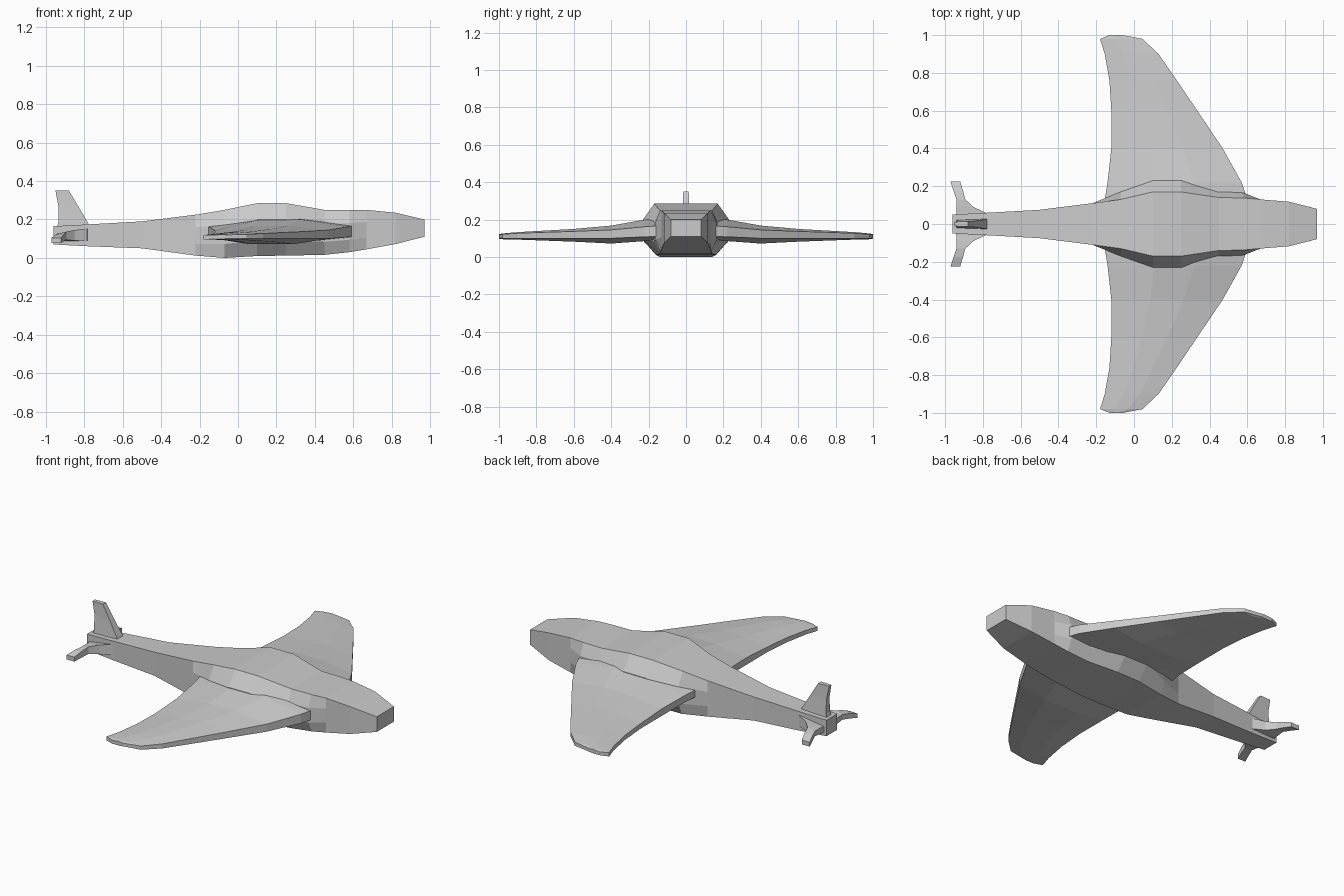
import bpy, bmesh


def loft(name, rings, mirror=False):
    """Skin a list of equal-length closed rings and cap both ends."""
    bm = bmesh.new()
    loops = [[bm.verts.new(p) for p in ring] for ring in rings]
    n = len(loops[0])
    for a, b in zip(loops, loops[1:]):
        for i in range(n):
            j = (i + 1) % n
            bm.faces.new((a[i], a[j], b[j], b[i]))
    bm.faces.new(loops[0])
    bm.faces.new(loops[-1])
    if mirror:
        geom = bmesh.ops.duplicate(bm, geom=bm.verts[:] + bm.edges[:] + bm.faces[:])["geom"]
        for v in geom:
            if isinstance(v, bmesh.types.BMVert):
                v.co.y *= -1
    bmesh.ops.recalc_face_normals(bm, faces=bm.faces[:])
    mesh = bpy.data.meshes.new(name)
    bm.to_mesh(mesh)
    bm.free()
    obj = bpy.data.objects.new(name, mesh)
    bpy.context.collection.objects.link(obj)
    return obj


# Fuselage: x, bottom z, top z, bottom / shoulder / top half-widths
body = [
    (-0.96, 0.07, 0.165, 0.05, 0.05, 0.05),
    (-0.77, 0.06, 0.175, 0.06, 0.06, 0.06),
    (-0.50, 0.05, 0.19, 0.075, 0.075, 0.075),
    (-0.22, 0.012, 0.225, 0.11, 0.11, 0.11),
    (-0.07, 0.0, 0.25, 0.14, 0.17, 0.13),
    (0.10, 0.01, 0.285, 0.16, 0.23, 0.17),
    (0.25, 0.012, 0.285, 0.16, 0.23, 0.17),
    (0.45, 0.016, 0.25, 0.14, 0.172, 0.14),
    (0.58, 0.03, 0.25, 0.135, 0.165, 0.138),
    (0.67, 0.045, 0.25, 0.13, 0.13, 0.13),
    (0.82, 0.072, 0.235, 0.118, 0.118, 0.118),
    (0.97, 0.11, 0.20, 0.08, 0.08, 0.08),
]
rings = []
for x, zb, zt, wb, ws, wt in body:
    hi, lo = zb + (zt - zb) * 0.69, zb + (zt - zb) * 0.29
    half = [(wb, zb), (ws, lo), (ws, hi), (wt, zt)]
    rings.append([(x, y, z) for y, z in half] + [(x, -y, z) for y, z in reversed(half)])
loft("fuselage", rings)

# Wings: y, leading x, trailing x, crest z, leading top/bottom z, trailing top/bottom z, belly z
wing = [
    (0.10, 0.61, -0.16, 0.21, 0.17, 0.11, 0.165, 0.12, 0.085),
    (0.22, 0.57, -0.14, 0.20, 0.162, 0.108, 0.155, 0.115, 0.085),
    (0.40, 0.47, -0.12, 0.168, 0.145, 0.10, 0.142, 0.10, 0.072),
    (0.60, 0.335, -0.12, 0.15, 0.137, 0.10, 0.13, 0.10, 0.082),
    (0.76, 0.227, -0.13, 0.141, 0.132, 0.10, 0.125, 0.097, 0.088),
    (0.90, 0.13, -0.155, 0.133, 0.127, 0.10, 0.121, 0.096, 0.093),
    (0.98, 0.045, -0.18, 0.126, 0.122, 0.10, 0.119, 0.096, 0.095),
    (1.00, -0.06, -0.13, 0.122, 0.12, 0.101, 0.118, 0.098, 0.098),
]
rings = []
for y, xl, xt, zc, lt, lb, tt, tb, zb in wing:
    c = xl - xt
    rings.append([(xl, y, lt), (xt + c * 0.65, y, zc), (xt + c * 0.35, y, zc - 0.002), (xt, y, tt),
                  (xt, y, tb), (xt + c * 0.3, y, zb), (xt + c * 0.7, y, zb), (xl, y, lb)])
loft("wings", rings, mirror=True)

# Drooping tailplanes: y, leading x, trailing x, leading top z, trailing top z, bottom z
tail = [
    (0.03, -0.77, -0.95, 0.155, 0.125, 0.088),
    (0.06, -0.785, -0.94, 0.153, 0.125, 0.088),
    (0.09, -0.85, -0.94, 0.145, 0.125, 0.09),
    (0.13, -0.893, -0.94, 0.137, 0.125, 0.095),
    (0.175, -0.905, -0.955, 0.125, 0.118, 0.088),
    (0.225, -0.92, -0.972, 0.105, 0.103, 0.078),
]
loft("tailplanes", [[(a, y, za), (b, y, zb), (b, y, z0), (a, y, z0)]
                    for y, a, b, za, zb, z0 in tail], mirror=True)

# Tail fin: z, leading x, trailing x, half-thickness
fin = [(0.15, -0.765, -0.945, 0.032), (0.185, -0.782, -0.935, 0.028),
       (0.27, -0.832, -0.935, 0.02), (0.35, -0.88, -0.95, 0.016)]
loft("tail_fin", [[(a, w * 0.9, z), (b, w * 0.7, z), (b, -w * 0.7, z), (a, -w * 0.9, z)]
                  for z, a, b, w in fin])
